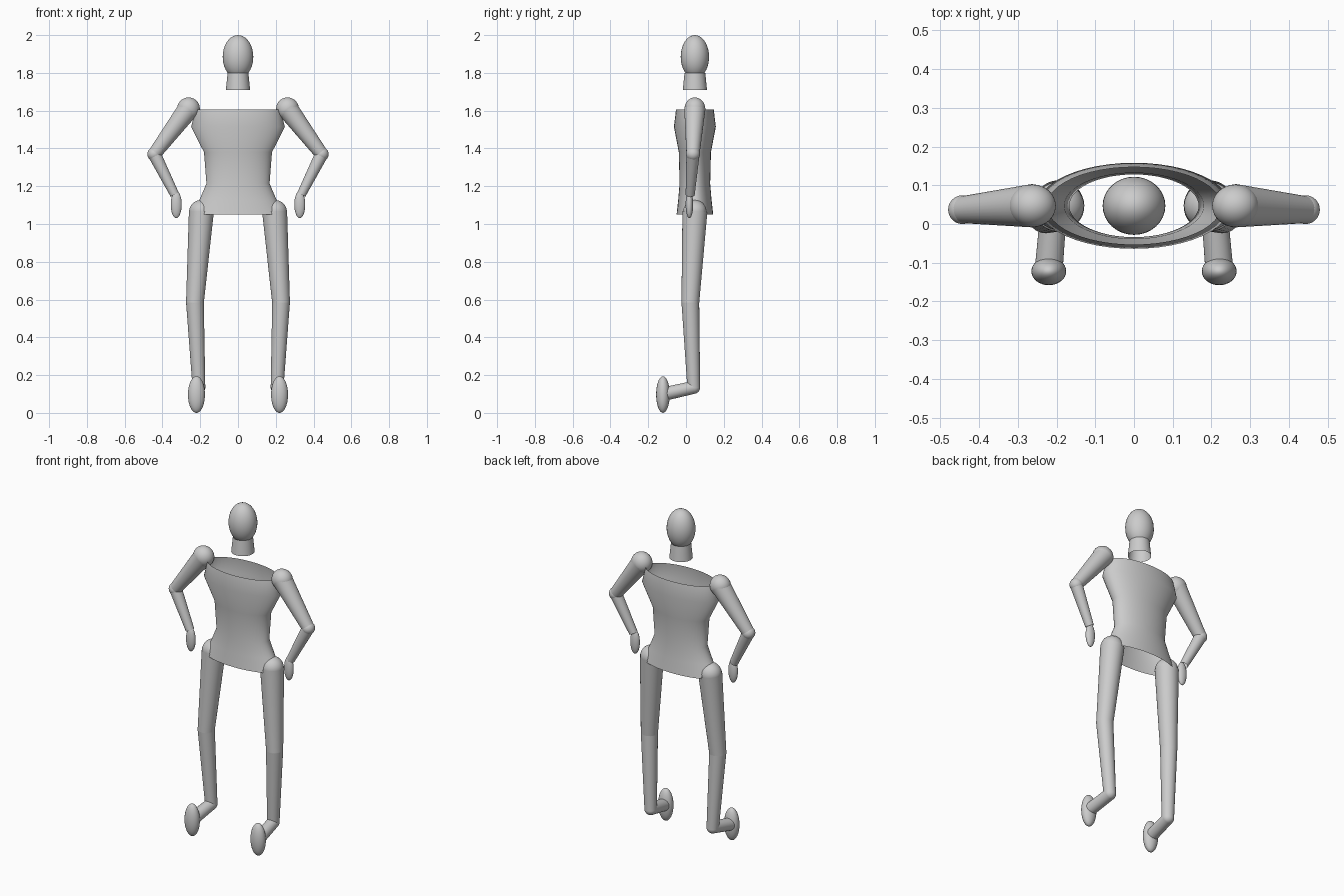
import bpy, math
from mathutils import Vector

if "Cube" in bpy.data.objects:
    bpy.data.objects.remove(bpy.data.objects["Cube"])

CY = 0.047  # depth of the body's central axis


def smooth(obj, name):
    obj.name = name
    for p in obj.data.polygons:
        p.use_smooth = True
    return obj


def ball(name, loc, radii):
    bpy.ops.mesh.primitive_uv_sphere_add(segments=32, ring_count=20, radius=1, location=loc)
    obj = bpy.context.object
    obj.scale = radii
    return smooth(obj, name)


def limb(name, a, b, ra, rb):
    a, b = Vector(a), Vector(b)
    d = b - a
    bpy.ops.mesh.primitive_cone_add(vertices=32, radius1=ra, radius2=rb, depth=d.length,
                                    end_fill_type='NOTHING', location=(a + b) / 2)
    obj = bpy.context.object
    obj.rotation_euler = d.to_track_quat('Z', 'Y').to_euler()
    return smooth(obj, name)


def loft(name, rings, n=48):
    # open tube through elliptical rings (z, half width, half depth)
    verts = [(rx * math.cos(2 * math.pi * i / n), CY + ry * math.sin(2 * math.pi * i / n), z)
             for z, rx, ry in rings for i in range(n)]
    faces = [(k * n + i, k * n + (i + 1) % n, (k + 1) * n + (i + 1) % n, (k + 1) * n + i)
             for k in range(len(rings) - 1) for i in range(n)]
    me = bpy.data.meshes.new(name)
    me.from_pydata(verts, [], faces)
    obj = bpy.data.objects.new(name, me)
    bpy.context.collection.objects.link(obj)
    return smooth(obj, name)


# head, neck and torso
ball("head", (0, CY, 1.885), (0.081, 0.075, 0.115))
loft("neck", [(1.71, 0.064, 0.064), (1.80, 0.055, 0.055)])
loft("torso", [(1.05, 0.243, 0.097), (1.13, 0.203, 0.088), (1.215, 0.167, 0.081),
               (1.38, 0.18, 0.085), (1.515, 0.248, 0.111), (1.605, 0.225, 0.1)])

for s, side in ((-1, "left"), (1, "right")):
    shoulder = (s * 0.262, CY, 1.61)
    elbow = (s * 0.443, 0.037, 1.37)
    wrist = (s * 0.335, 0.022, 1.155)
    hip = (s * 0.194, CY, 1.064)
    knee = (s * 0.228, 0.023, 0.585)
    ankle = (s * 0.207, 0.041, 0.135)
    toe = (s * 0.22, -0.115, 0.1)

    # arm
    ball(side + "_shoulder", shoulder, (0.06, 0.055, 0.06))
    limb(side + "_upper_arm", shoulder, elbow, 0.056, 0.035)
    ball(side + "_elbow", elbow, (0.037,) * 3)
    limb(side + "_forearm", elbow, wrist, 0.035, 0.024)
    ball(side + "_hand", (s * 0.327, 0.018, 1.103), (0.029, 0.02, 0.072))

    # leg
    ball(side + "_hip", hip, (0.065, 0.062, 0.063))
    limb(side + "_thigh", hip, knee, 0.066, 0.047)
    ball(side + "_knee", knee, (0.047,) * 3)
    limb(side + "_shin", knee, ankle, 0.047, 0.034)
    ball(side + "_ankle", ankle, (0.034,) * 3)

    # foot
    limb(side + "_instep", ankle, toe, 0.034, 0.036)
    ball(side + "_foot", (s * 0.22, -0.122, 0.097), (0.045, 0.036, 0.097))
